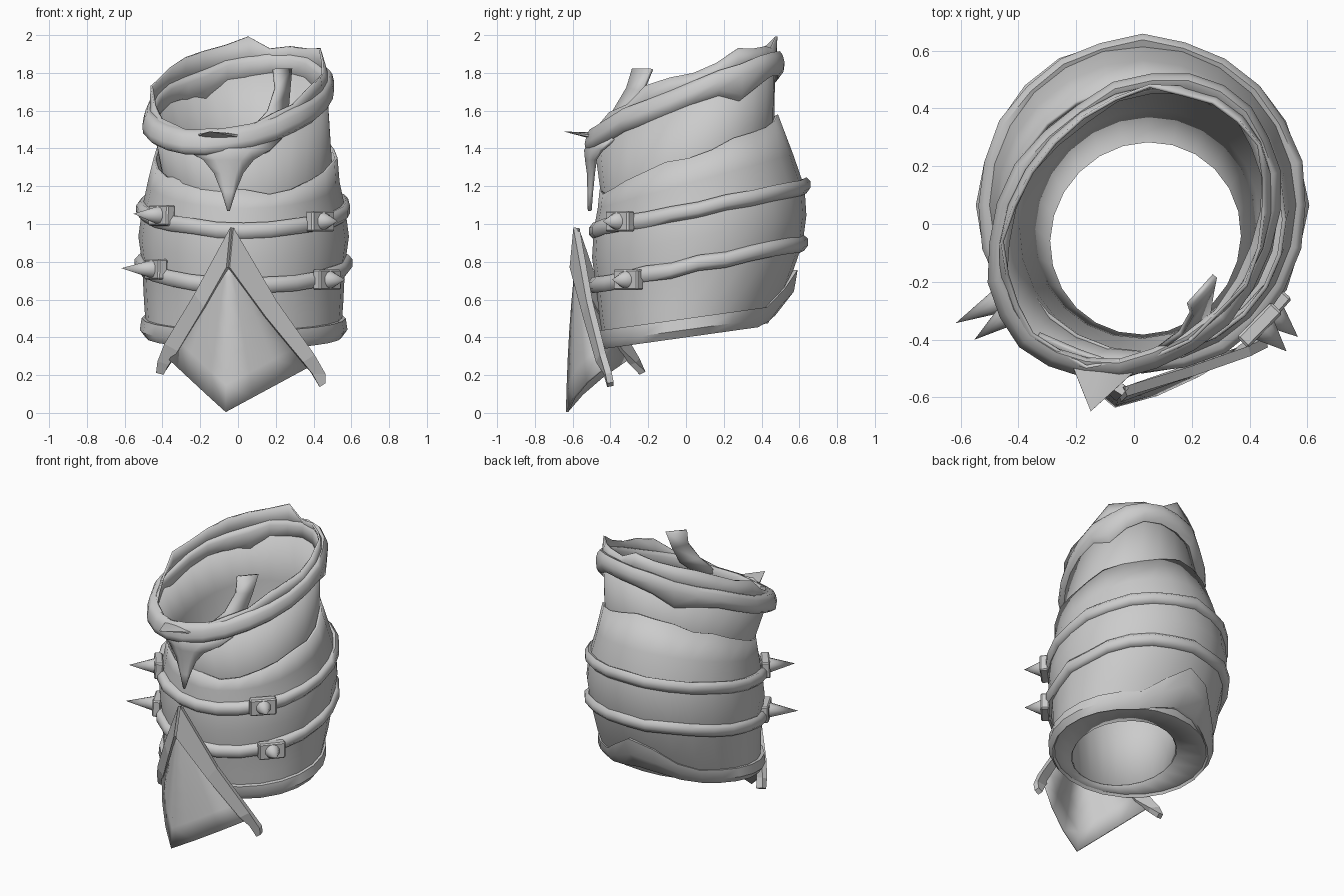
import bpy, bmesh, math, random
from mathutils import Vector, Matrix

if "Cube" in bpy.data.objects:
    bpy.data.objects.remove(bpy.data.objects["Cube"])

random.seed(4)
N = 24
ANG = [2 * math.pi * i / N for i in range(N)]


def finish(name, bm, thickness=0, sharp=40):
    bmesh.ops.recalc_face_normals(bm, faces=bm.faces)
    me = bpy.data.meshes.new(name)
    bm.to_mesh(me)
    bm.free()
    if sharp:
        for p in me.polygons:
            p.use_smooth = True
        me.set_sharp_from_angle(angle=math.radians(sharp))
    ob = bpy.data.objects.new(name, me)
    bpy.context.collection.objects.link(ob)
    if thickness:
        m = ob.modifiers.new("thickness", 'SOLIDIFY')
        m.thickness = thickness
        m.offset = 0
    return ob


def grid(name, rows, wrap=False, closed=False, thickness=0, sharp=40):
    """Skin rows of points; wrap joins each row's ends, closed joins last row to first."""
    bm = bmesh.new()
    v = [[bm.verts.new(p) for p in r] for r in rows]
    n = len(v[0])
    for j in range(len(v) if closed else len(v) - 1):
        a, b = v[j], v[(j + 1) % len(v)]
        for i in range(n if wrap else n - 1):
            k = (i + 1) % n
            bm.faces.new((a[i], a[k], b[k], b[i]))
    bmesh.ops.remove_doubles(bm, verts=bm.verts, dist=1e-4)
    return finish(name, bm, thickness, sharp)


def ring(cx, cy, z, rx, ry, slope, phi=0, sx=0, dz=None, dr=None):
    """Tilted ellipse; dz and dr give per-angle height and radius offsets."""
    out = []
    for i, t in enumerate(ANG):
        e = dr(i) if dr else 0
        u, w = (rx + e) * math.cos(t - phi), (ry + e) * math.sin(t - phi)
        x = cx + u * math.cos(phi) - w * math.sin(phi)
        y = cy + u * math.sin(phi) + w * math.cos(phi)
        out.append((x, y, z + slope * y + sx * x + (dz(i) if dz else 0)))
    return out


def bump(i, centre, width):
    d = abs((math.degrees(ANG[i]) - centre + 180) % 360 - 180)
    return max(0, 1 - d / width)


def band(name, base, profile, dip=None):
    """Sweep a closed (radius, height) profile around a tilted ellipse."""
    cx, cy, z, rx, ry, s, phi, sx = base
    wob = [random.uniform(-.008, .008) for _ in ANG]
    rows = [ring(cx, cy, z + h, rx + r, ry + r, s, phi, sx,
                 dz=lambda i: wob[i] + (dip(i) if dip and h < -.03 and r >= 0 else 0),
                 dr=lambda i: wob[i]) for r, h in profile]
    return grid(name, rows, True, True, sharp=65)


PHI = math.radians(50)

# Inner sleeve, open at both ends
grid("inner_sleeve", [
    ring(.04, -.05, .43, .345, .33, .14, PHI),
    ring(.04, 0, .9, .41, .39, .2, PHI),
    ring(.045, .01, 1.3, .465, .435, .35, PHI),
    ring(.01, -.01, 1.64, .52, .41, .38, PHI, .1)], True, thickness=.012)

# Outer shell with torn top edge and a bottom flange turned in to the sleeve
tear = [random.uniform(-.03, .02) for _ in ANG]
grid("outer_shell", [
    ring(.04, -.05, .43, .345, .33, .14, PHI),
    ring(.03, 0, .42, .51, .43, .14),
    ring(.03, .04, .58, .52, .49, .17),
    ring(.03, .07, .775, .53, .54, .2),
    ring(.03, .07, .92, .55, .56, .2),
    ring(.03, .07, 1.07, .53, .55, .2),
    ring(.03, .05, 1.21, .50, .51, .28),
    ring(.04, .015, 1.36, .48, .465, .42, dz=lambda i: tear[i])], True,
    thickness=.015)

# Bottom rim with an upright point at the back
peak = lambda i: .2 * bump(i, 94, 32)
lean = lambda i: .55 * peak(i)
grid("bottom_rim", [
    ring(.03, 0, .44, .49, .41, .14),
    ring(.03, 0, .40, .52, .44, .14, dz=lambda i: .3 * peak(i), dr=lambda i: .2 * peak(i)),
    ring(.03, .005, .44, .55, .47, .14, dz=lambda i: .7 * peak(i), dr=lean),
    ring(.03, .01, .50, .54, .485, .14, dz=peak, dr=lean),
    ring(.03, .01, .50, .50, .45, .14, dz=peak, dr=lean)], True, True)

# Two straps
STRAP = [(-.03, -.03), (.015, -.042), (.036, -.018), (.036, .018), (.015, .042), (-.03, .03)]
band("lower_strap", (.03, .065, .775, .535, .545, .2, 0, 0), STRAP)
band("upper_strap", (.03, .065, 1.07, .535, .55, .2, 0, 0), STRAP)

# Rolled collar with hanging points, and the torn frill above it
COLLAR = [(-.035, -.04), (.0, -.07), (.03, -.045), (.035, -.01),
          (.025, .03), (.01, .055), (-.02, .055), (-.035, .03)]
band("collar", (.005, -.01, 1.645, .54, .425, .38, PHI, .1), COLLAR,
     lambda i: -.08 * bump(i, 33, 20) - .06 * bump(i, 120, 22))
jag = [random.uniform(-.03, .03) for _ in ANG]
rise = lambda i: max(.04, .12 + jag[i] + .07 * bump(i, 140, 60) - .1 * bump(i, 265, 80))
grid("torn_frill", [
    ring(.005, -.01, 1.645, .52, .415, .38, PHI, .1),
    ring(.005, -.01, 1.645, .53, .42, .38, PHI, .1, dz=lambda i: .5 * rise(i)),
    ring(.005, -.01, 1.645, .515, .415, .38, PHI, .1, dz=rise, dr=lambda i: jag[i] * .5)],
    True, thickness=.012)

# Torn strip curling inside the collar
grid("torn_strip", [
    [(.05, -.46, 1.48), (.17, -.40, 1.47)],
    [(.16, -.38, 1.60), (.26, -.30, 1.58)],
    [(.20, -.31, 1.72), (.27, -.23, 1.70)],
    [(.19, -.28, 1.82), (.28, -.18, 1.82)]], thickness=.02)

# Pointed tongue hanging from the collar front
tongue = []
for z, w, y in [(1.45, .28, -.49), (1.39, .22, -.53), (1.34, .13, -.525),
                (1.27, .075, -.515), (1.17, .035, -.512), (1.07, .004, -.51)]:
    tongue.append([(-.05 + w * k, y + .3 * w * abs(k) + .3 * (w * k) ** 2, z)
                   for k in (-1, -.5, 0, .5, 1)])
grid("collar_tongue", tongue, thickness=.02)


def spike(name, base, direction, radius, length, flat=1):
    bm = bmesh.new()
    bmesh.ops.create_cone(bm, cap_ends=True, segments=10, radius1=radius, radius2=0, depth=length)
    d = Vector(direction).normalized()
    rot = d.to_track_quat('Z', 'Y').to_matrix().to_4x4()
    bm.transform(Matrix.Translation(Vector(base) + d * length / 2) @ rot @ Matrix.Diagonal((1, flat, 1, 1)))
    return finish(name, bm)


# Flat lip point at the collar front
spike("collar_lip_point", (-.11, -.475, 1.465), (-.04, -.175, .025), .13, .18, .15)

# Buckle plates with spikes
for name, pos, d, length in [
        ("upper_left", (-.405, -.29, 1.045), (-.8, -.6, .05), .16),
        ("lower_left", (-.435, -.25, .76), (-.88, -.45, .03), .18),
        ("upper_right", (.435, -.35, 1.015), (.72, -.7, 0), .105),
        ("lower_right", (.47, -.305, .705), (.75, -.66, 0), .105)]:
    dv = Vector(d).normalized()
    bm = bmesh.new()
    bmesh.ops.create_cube(bm, size=1)
    rot = dv.to_track_quat('Z', 'Y').to_matrix().to_4x4()
    bm.transform(Matrix.Translation(pos) @ rot @ Matrix.Diagonal((.17, .11, .055, 1)))
    plate = finish(name + "_buckle", bm, sharp=0)
    bev = plate.modifiers.new("bevel", 'BEVEL')
    bev.width = .008
    spike(name + "_spike", Vector(pos) + dv * .025, d, .048, length)

# Front flap: softly creased kite panel between two edge bars
top, tip = Vector((-.05, -.575, .86)), Vector((-.065, -.63, .005))
left, right = Vector((-.36, -.31, .28)), Vector((.37, -.43, .24))
rows = []
for j in range(7):
    t = j / 6
    c = top.lerp(tip, t) + Vector((0, -.01 * math.sin(math.pi * t), 0))
    row = []
    for side, ks in ((left, (1, .67, .33)), (None, (0,)), (right, (.33, .67, 1))):
        for k in ks:
            p = c.lerp(top.lerp(side, t), k) if side else c.copy()
            p.y -= .03 * t * math.sin(math.pi * k)
            row.append(p)
    rows.append(row)
grid("front_flap", rows, thickness=.012, sharp=80)
grid("flap_bar_right", [
    [(-.03, -.58, .98), (-.05, -.60, .77)],
    [(.20, -.51, .59), (.14, -.53, .51)],
    [(.40, -.44, .31), (.34, -.46, .27)],
    [(.46, -.41, .21), (.39, -.42, .21)],
    [(.46, -.40, .16), (.43, -.40, .14)]], thickness=.035, sharp=0)
grid("flap_bar_left", [
    [(-.03, -.58, .98), (-.05, -.60, .77)],
    [(-.22, -.46, .63), (-.17, -.49, .56)],
    [(-.38, -.31, .37), (-.31, -.35, .33)],
    [(-.42, -.26, .28), (-.36, -.28, .26)],
    [(-.43, -.24, .22), (-.39, -.23, .21)]], thickness=.035, sharp=0)
